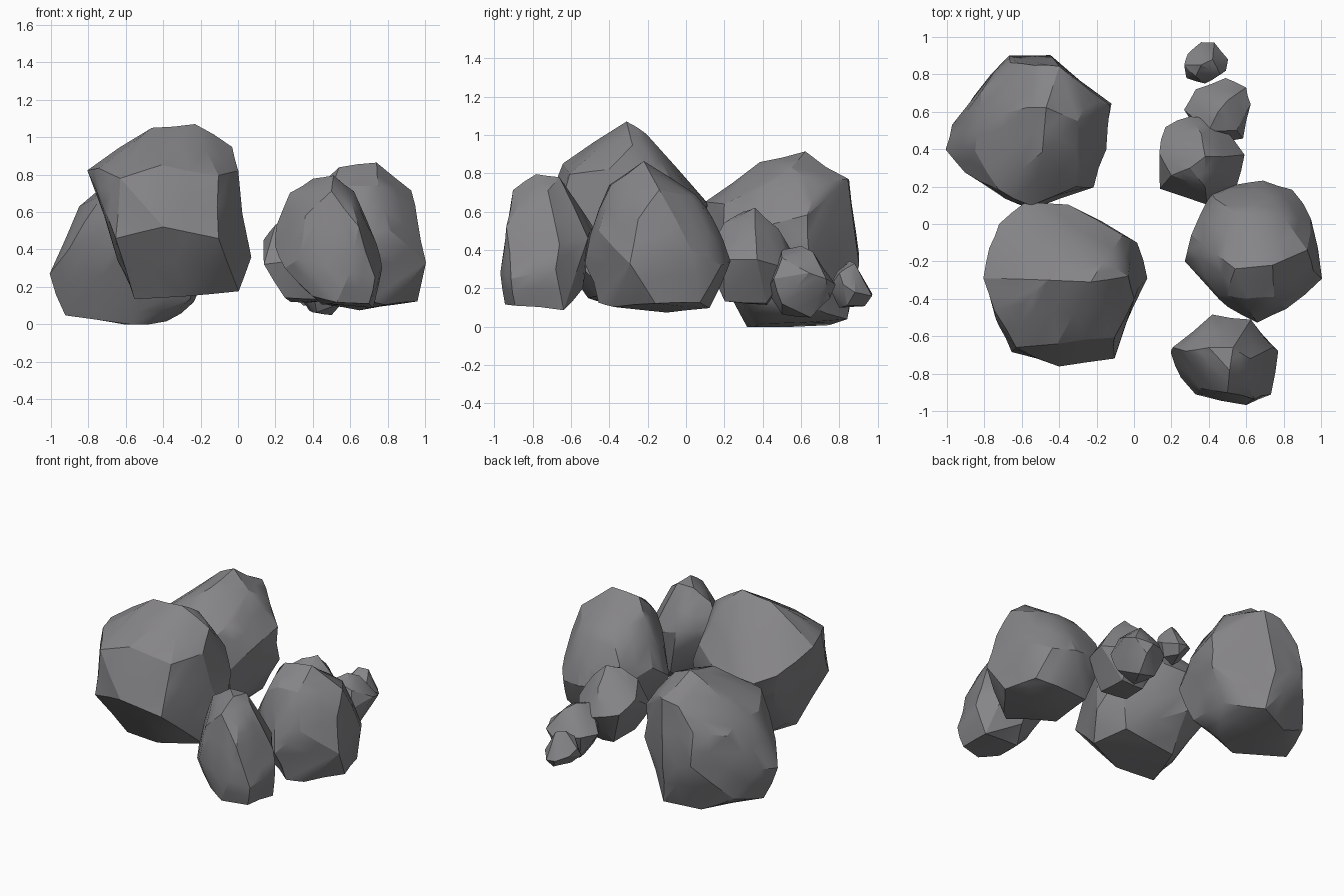
import bpy, bmesh, math
from mathutils import noise

stone = bpy.data.materials.new("grey_stone")
stone.diffuse_color = (0.235, 0.23, 0.242, 1)


def boulder(name, corners, size):
    """Hull around the chipped corners, then soft facets worked into the surface."""
    bm = bmesh.new()
    for c in corners:
        bm.verts.new(c)
    bmesh.ops.convex_hull(bm, input=bm.verts[:])
    loose = [v for v in bm.verts if not v.link_faces]
    bmesh.ops.delete(bm, geom=loose, context='VERTS')
    # slightly uneven faces between the corners
    old = set(bm.verts)
    bmesh.ops.subdivide_edges(bm, edges=bm.edges[:], cuts=1, use_grid_fill=True)
    bmesh.ops.triangulate(bm, faces=bm.faces[:])
    bm.normal_update()
    for v in bm.verts:
        if v not in old:
            v.co += v.normal * (noise.noise(v.co * 6 / size) * 0.02 + 0.003) * size
    bmesh.ops.recalc_face_normals(bm, faces=bm.faces[:])
    me = bpy.data.meshes.new(name)
    bm.to_mesh(me)
    bm.free()
    me.materials.append(stone)
    ob = bpy.data.objects.new(name, me)
    bpy.context.collection.objects.link(ob)
    bpy.ops.object.select_all(action='DESELECT')
    bpy.context.view_layer.objects.active = ob
    ob.select_set(True)
    bpy.ops.object.shade_smooth_by_angle(angle=math.radians(25))


# two large boulders on the left
boulder("tall_front_boulder", [
    (-.23, -.31, 1.07), (-.46, -.30, 1.05), (-.17, -.21, 1.0), (-.04, -.28, .94),
    (-.60, -.43, .93), (-.80, -.29, .82), (-.74, -.46, .83), (-.77, -.13, .76),
    (-.72, 0, .70), (-.58, .11, .64), (-.35, .11, .62), (-.06, -.06, .73),
    (.016, -.10, .57), (.06, -.29, .36), (0, -.40, .82), (-.41, -.64, .85),
    (-.11, -.60, .79), (-.63, -.66, .78), (-.40, -.76, .52), (-.11, -.71, .46),
    (-.65, -.68, .46), (-.72, -.54, .63), (-.55, -.46, .14), (-.28, -.51, .15),
    (0, -.40, .18), (-.06, -.15, .20), (-.45, -.15, .15), (-.64, -.30, .34),
    (-.58, -.30, .20), (-.40, .05, .37), (-.66, -.05, .45)], 1)

boulder("wide_back_boulder", [
    (-.49, .385, .86), (-.57, .62, .86), (-.47, .62, .90), (-.30, .55, .83),
    (-.66, .86, .60), (-.53, .84, .75), (-.40, .84, .77), (-.24, .68, .73),
    (-.14, .63, .58), (-.13, .64, .35), (-.155, .40, .52), (-.27, .38, .71),
    (-.31, .20, .64), (-.22, .20, .40), (-.55, .10, .65), (-.73, .18, .69),
    (-.55, .09, .45), (-.69, .13, .50), (-.90, .28, .40), (-1, .40, .27),
    (-.97, .53, .30), (-.83, .56, .64), (-.85, .39, .63), (-.81, .70, .56),
    (-.67, .91, .38), (-.45, .89, .32), (-.92, .44, .05), (-.57, .32, 0),
    (-.38, .40, .01), (-.24, .62, .12), (-.64, .74, .02), (-.41, .84, .04),
    (-.50, .24, .14), (-.26, .30, .14), (-.85, .68, .12)], 1)

# two medium boulders on the right
boulder("right_boulder", [
    (.74, -.22, .86), (.54, -.24, .84), (.555, .05, .68), (.81, .03, .68),
    (.44, -.16, .74), (.92, -.14, .71), (.60, -.40, .74), (.75, -.39, .74),
    (.50, -.38, .68), (.73, .14, .56), (.43, .14, .53), (.69, .23, .34),
    (.55, .22, .36), (.85, .19, .32), (.95, .03, .40), (1, -.29, .33),
    (.96, -.25, .56), (.81, -.45, .50), (.64, -.50, .48), (.50, -.44, .44),
    (.42, -.36, .46), (.27, -.20, .36), (.31, -.06, .46), (.42, .16, .38),
    (.95, -.16, .13), (.79, -.38, .10), (.70, -.45, .13), (.45, -.25, .11),
    (.50, .10, .10), (.75, .12, .10), (.89, .07, .13), (.65, -.10, .075),
    (.66, -.52, .33)], .9)

boulder("right_front_boulder", [
    (.51, -.78, .79), (.40, -.66, .78), (.53, -.66, .78), (.28, -.68, .70),
    (.62, -.72, .71), (.50, -.90, .71), (.60, -.86, .65), (.68, -.78, .55),
    (.21, -.66, .53), (.20, -.69, .42), (.42, -.49, .52), (.62, -.52, .46),
    (.77, -.68, .30), (.73, -.91, .25), (.60, -.97, .28), (.33, -.91, .35),
    (.25, -.82, .30), (.53, -.94, .12), (.40, -.88, .15), (.70, -.89, .11),
    (.72, -.64, .09), (.45, -.65, .11), (.33, -.70, .22), (.64, -.93, .52),
    (.74, -.66, .43), (.50, -.54, .20), (.36, -.88, .58)], .7)

# trail of small rocks at the back
boulder("small_rock", [
    (.30, .30, .60), (.38, .36, .62), (.13, .38, .45), (.165, .52, .38),
    (.30, .58, .35), (.46, .54, .30), (.59, .37, .35), (.55, .20, .35),
    (.39, .11, .35), (.38, .20, .54), (.14, .19, .32), (.25, .22, .14),
    (.45, .20, .13), (.45, .42, .12), (.28, .42, .12), (.48, .36, .53),
    (.20, .26, .53), (.36, .48, .51)], .5)

boulder("smaller_rock", [
    (.45, .60, .42), (.40, .50, .40), (.50, .66, .39), (.27, .61, .25),
    (.33, .72, .25), (.49, .78, .22), (.60, .73, .25), (.62, .64, .28),
    (.58, .46, .25), (.40, .42, .20), (.42, .50, .06), (.50, .65, .05),
    (.38, .66, .07), (.56, .50, .12), (.34, .50, .31), (.55, .50, .36),
    (.52, .75, .15)], .4)

boulder("smallest_rock", [
    (.36, .85, .34), (.42, .88, .33), (.27, .85, .24), (.29, .91, .20),
    (.36, .97, .17), (.43, .97, .16), (.50, .88, .18), (.49, .82, .22),
    (.38, .75, .20), (.28, .78, .16), (.35, .80, .10), (.45, .84, .11),
    (.40, .93, .11), (.46, .80, .28), (.33, .79, .29)], .25)
